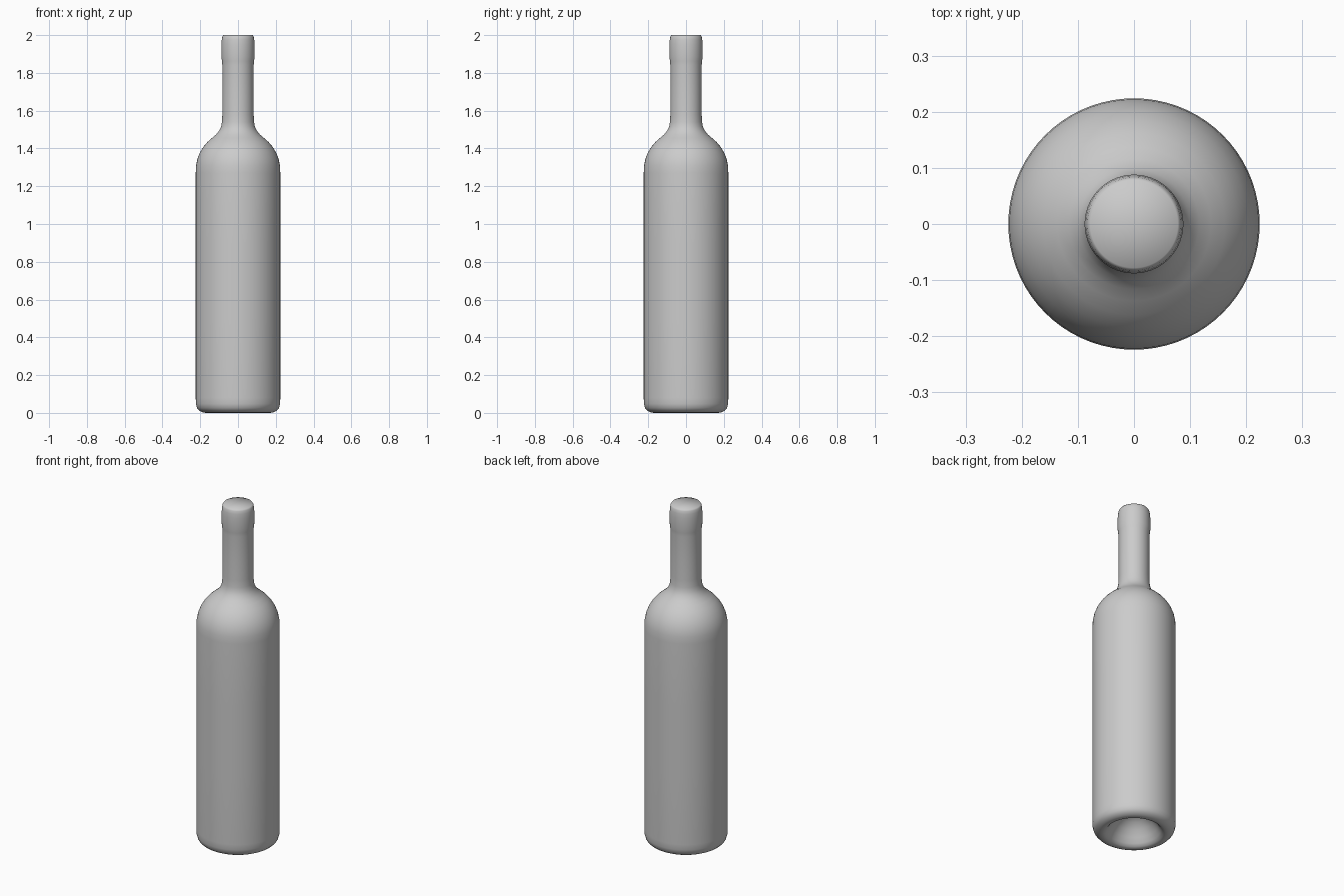
import bpy, bmesh
from math import pi

SEGMENTS = 72

# Outer profile (radius, height): punt, base, body, shoulder, neck, lip, closed top
profile = [
    (0.0, 0.13), (0.035, 0.126), (0.07, 0.108), (0.10, 0.08), (0.125, 0.045),
    (0.142, 0.018), (0.155, 0.005), (0.17, 0.0), (0.188, 0.003), (0.205, 0.012),
    (0.217, 0.026), (0.223, 0.048), (0.224, 0.08), (0.224, 0.5), (0.224, 0.9),
    (0.224, 1.27), (0.222, 1.31), (0.215, 1.345), (0.202, 1.378), (0.184, 1.408),
    (0.162, 1.434), (0.137, 1.456), (0.116, 1.474), (0.099, 1.495), (0.089, 1.517),
    (0.085, 1.54), (0.083, 1.58), (0.083, 1.7), (0.083, 1.84), (0.085, 1.862),
    (0.088, 1.885), (0.088, 1.95), (0.086, 1.975), (0.083, 1.992), (0.078, 2.0),
    (0.0, 2.0),
]


def lathe(name, points):
    """Spin a profile around z into a closed solid."""
    bm = bmesh.new()
    verts = [bm.verts.new((r, 0, z)) for r, z in points]
    edges = [bm.edges.new(pair) for pair in zip(verts, verts[1:])]
    bmesh.ops.spin(bm, geom=verts + edges, axis=(0, 0, 1), cent=(0, 0, 0),
                   angle=2 * pi, steps=SEGMENTS, use_duplicate=False)
    bmesh.ops.remove_doubles(bm, verts=bm.verts, dist=1e-4)
    bmesh.ops.recalc_face_normals(bm, faces=bm.faces)
    for face in bm.faces:
        face.smooth = True
    mesh = bpy.data.meshes.new(name)
    bm.to_mesh(mesh)
    bm.free()
    obj = bpy.data.objects.new(name, mesh)
    bpy.context.collection.objects.link(obj)
    return obj


lathe("wine_bottle", profile)
